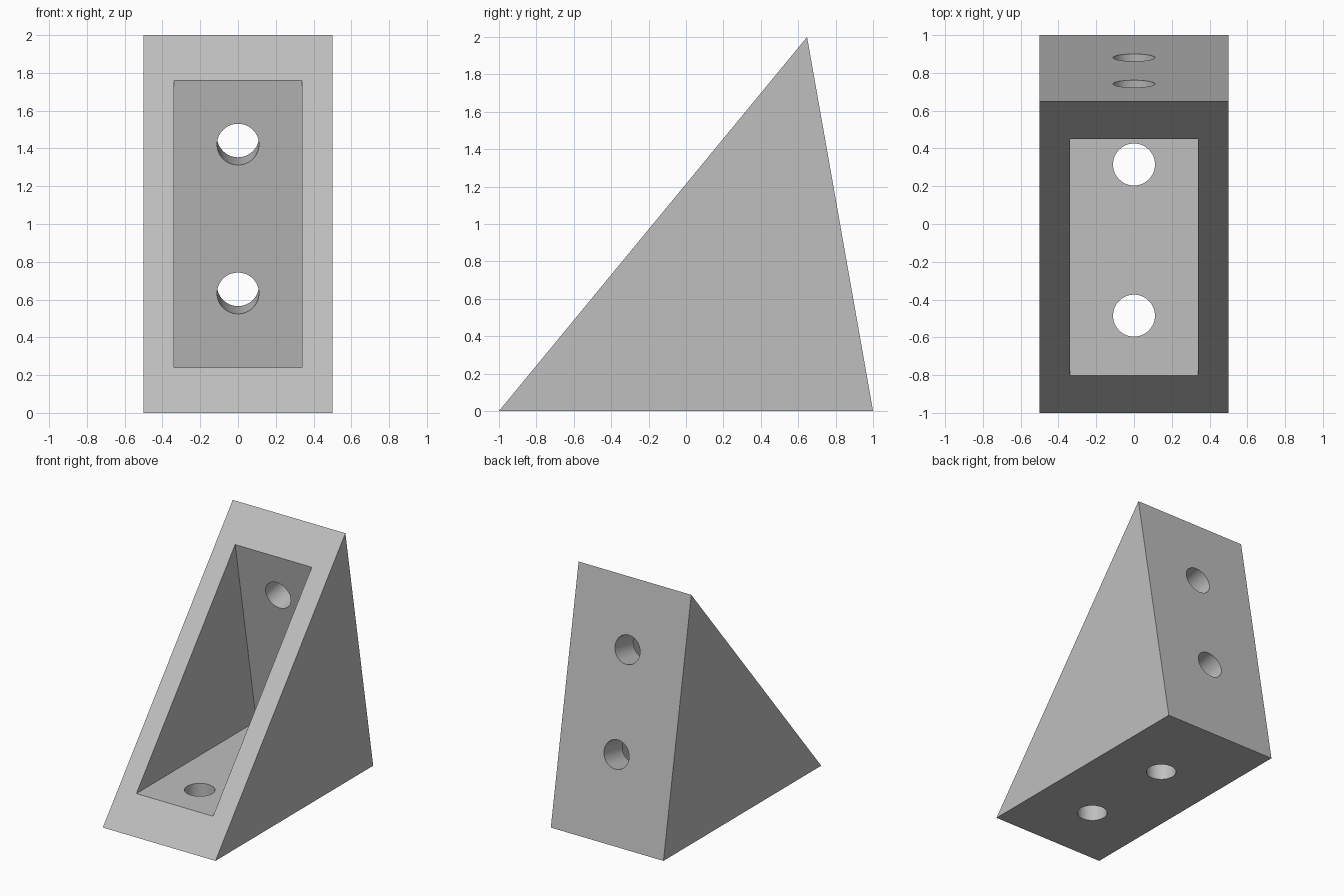
import bpy
import bmesh
from math import radians, sin, cos, tan
from mathutils import Vector

cube = bpy.data.objects.get("Cube")
if cube:
    bpy.data.objects.remove(cube, do_unlink=True)

ANGLE = radians(80)      # angle between the two legs at the heel
HEEL = Vector((0, 1, 0))
WALL = 0.24
HOLE_RADIUS = 0.111
APEX_Y = 1 - 2 / tan(ANGLE)

grey = bpy.data.materials.new("neutral_grey")
grey.use_nodes = True
colour = (0.52, 0.52, 0.52, 1)
grey.diffuse_color = colour
grey.node_tree.nodes["Principled BSDF"].inputs["Base Color"].default_value = colour


def add_object(name, bm):
    bmesh.ops.recalc_face_normals(bm, faces=bm.faces)
    mesh = bpy.data.meshes.new(name)
    bm.to_mesh(mesh)
    bm.free()
    mesh.materials.append(grey)
    obj = bpy.data.objects.new(name, mesh)
    bpy.context.collection.objects.link(obj)
    return obj


def prism(name, profile, half_width):
    """Extrude a (y, z) profile across x."""
    bm = bmesh.new()
    face = bm.faces.new([bm.verts.new((-half_width, y, z)) for y, z in profile])
    moved = bmesh.ops.extrude_face_region(bm, geom=[face])["geom"]
    verts = [v for v in moved if isinstance(v, bmesh.types.BMVert)]
    bmesh.ops.translate(bm, verts=verts, vec=(2 * half_width, 0, 0))
    return add_object(name, bm)


def drill(name, centre, axis):
    bm = bmesh.new()
    bmesh.ops.create_cone(bm, cap_ends=True, segments=64, radius1=HOLE_RADIUS,
                          radius2=HOLE_RADIUS, depth=0.8)
    obj = add_object(name, bm)
    obj.rotation_euler = axis.to_track_quat("Z", "Y").to_euler()
    obj.location = centre
    return obj


# Solid wedge
bracket = prism("angle_bracket", [(-1, 0), (1, 0), (APEX_Y, 2)], 0.5)

# Pocket bounded by the floor and back wall, open past the sloping front
slope = Vector((APEX_Y + 1, 2))


def wall_y(z):
    return 1 - WALL - z / tan(ANGLE)


def slope_y(z):
    return -1 + z * slope.x / slope.y


pocket = prism("pocket_cutter", [(slope_y(WALL) - 1, WALL), (wall_y(WALL), WALL),
                                 (wall_y(1.76), 1.76), (slope_y(1.76) - 1, 1.76)], 0.34)
# Follow the back wall until it meets the slope
meet_z = (2 - WALL) / (slope.x / slope.y + 1 / tan(ANGLE))
for v in pocket.data.vertices:
    if v.co.z > 1:
        v.co.z = meet_z
        v.co.y = wall_y(meet_z) if v.co.y > 0 else slope_y(meet_z) - 1

# Two screw holes square to each leg
cutters = [pocket]
up_leg = Vector((0, -cos(ANGLE), sin(ANGLE)))
out_back = Vector((0, sin(ANGLE), cos(ANGLE)))
for i, distance in enumerate((0.685, 1.485)):
    cutters.append(drill(f"floor_hole_cutter_{i}", HEEL + Vector((0, -distance, 0)), Vector((0, 0, 1))))
    cutters.append(drill(f"back_hole_cutter_{i}", HEEL + up_leg * distance, out_back))

for cutter in cutters:
    cutter.hide_render = True
    cutter.hide_viewport = True
    mod = bracket.modifiers.new(cutter.name, "BOOLEAN")
    mod.operation = "DIFFERENCE"
    mod.solver = "EXACT"
    mod.object = cutter

# Bake the cuts, then remove the helpers
bpy.context.view_layer.update()
evaluated = bracket.evaluated_get(bpy.context.evaluated_depsgraph_get())
final = bpy.data.meshes.new_from_object(evaluated)
bracket.modifiers.clear()
bracket.data = final
for cutter in cutters:
    bpy.data.objects.remove(cutter, do_unlink=True)

bpy.context.view_layer.objects.active = bracket
bracket.select_set(True)
bpy.ops.object.shade_smooth_by_angle(angle=radians(30))
